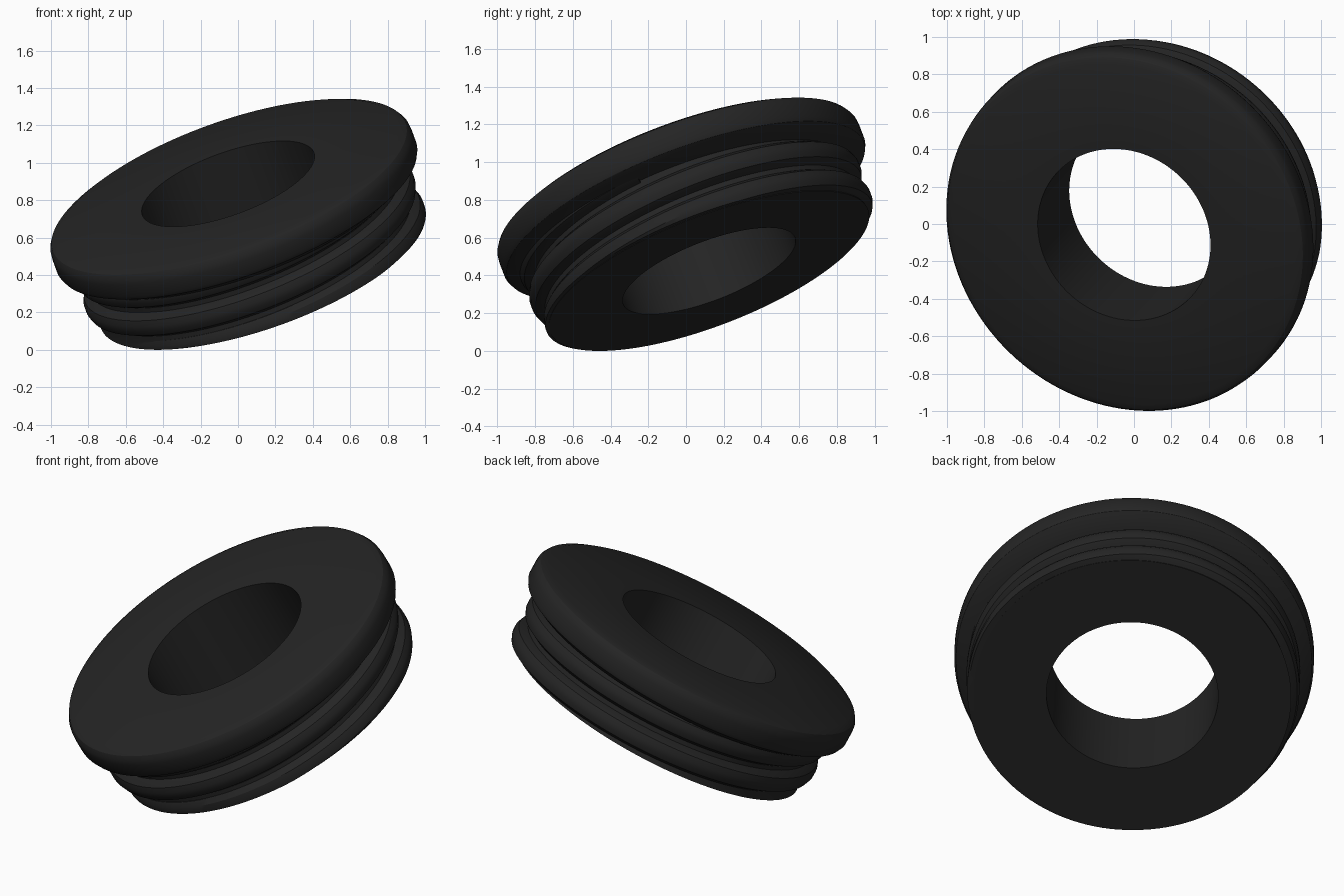
import bpy, bmesh, math
from mathutils import Matrix

if "Cube" in bpy.data.objects:
    bpy.data.objects.remove(bpy.data.objects["Cube"])

rubber = bpy.data.materials.new("black rubber")
rubber.diffuse_color = (0.018, 0.018, 0.018, 1)
rubber.use_nodes = True
rubber.node_tree.nodes["Principled BSDF"].inputs["Base Color"].default_value = rubber.diffuse_color

SEGMENTS = 128
DEPTH = 0.525
# Cap cross-section: (radius, depth below the top face)
BODY = [
    (0.488, 0.0), (0.965, 0.0),                                   # top face
    (1.003, 0.018), (1.018, 0.042), (1.021, 0.07), (1.021, 0.14), # wide flange
    (1.01, 0.163), (0.955, 0.195), (0.89, 0.21),                  # flange underside
    (0.89, 0.47), (0.903, DEPTH), (0.488, DEPTH),                 # core and bottom
]
# Thread cross-section: (height above the core, offset along the axis)
THREAD = [(-0.02, -0.075), (0.005, -0.07), (0.045, -0.045), (0.057, -0.015),
          (0.057, 0.015), (0.045, 0.045), (0.005, 0.07), (-0.02, 0.075)]

# Tilt towards the front left
TILT = (Matrix.Translation((-0.053, -0.057, 0.889))
        @ Matrix.Rotation(math.radians(-20), 4, 'Y')
        @ Matrix.Rotation(math.radians(20), 4, 'X'))


def skin(name, sections, closed):
    """Join a list of closed sections of points into one smooth surface."""
    bm = bmesh.new()
    rings = [[bm.verts.new(p) for p in s] for s in sections]
    n = len(sections[0])
    pairs = list(zip(rings, rings[1:]))
    if closed:
        pairs.append((rings[-1], rings[0]))
    else:
        bm.faces.new(rings[0])
        bm.faces.new(rings[-1])
    for p, q in pairs:
        for j in range(n):
            k = (j + 1) % n
            bm.faces.new((p[j], p[k], q[k], q[j]))
    bmesh.ops.recalc_face_normals(bm, faces=bm.faces)
    mesh = bpy.data.meshes.new(name)
    bm.to_mesh(mesh)
    bm.free()
    mesh.materials.append(rubber)
    mesh.transform(TILT)
    obj = bpy.data.objects.new(name, mesh)
    bpy.context.collection.objects.link(obj)
    bpy.ops.object.select_all(action='DESELECT')
    bpy.context.view_layer.objects.active = obj
    obj.select_set(True)
    bpy.ops.object.shade_smooth_by_angle(angle=math.radians(30))
    return obj


def polar(r, a, d):
    return (r * math.cos(a), r * math.sin(a), -d)


# Flanged core with a through bore
body = skin("flanged_core",
            [[polar(r, 2 * math.pi * i / SEGMENTS, d) for r, d in BODY]
             for i in range(SEGMENTS)], True)

# Screw thread: leaves the flange, winds down clockwise and fades out at the bottom
START, END, STEPS = -0.7, 1.75, 310
sections = []
for i in range(STEPS + 1):
    t = START + (END - START) * i / STEPS
    angle = math.pi / 2 - 2 * math.pi * t
    fade = min(1.0, max(0.0, (END - t) / 0.45))
    sections.append([polar(0.89 + (h * fade if h > 0 else h), angle,
                           min(max(0.27 + 0.17 * t + o, 0.08 + 0.001 * j),
                               DEPTH - 0.008 + 0.001 * j))
                     for j, (h, o) in enumerate(THREAD)])
thread = skin("screw_thread", sections, False)

# Rest the part on the ground
low = min(v.co.z for o in (body, thread) for v in o.data.vertices)
for o in (body, thread):
    o.data.transform(Matrix.Translation((0, 0, -low)))
